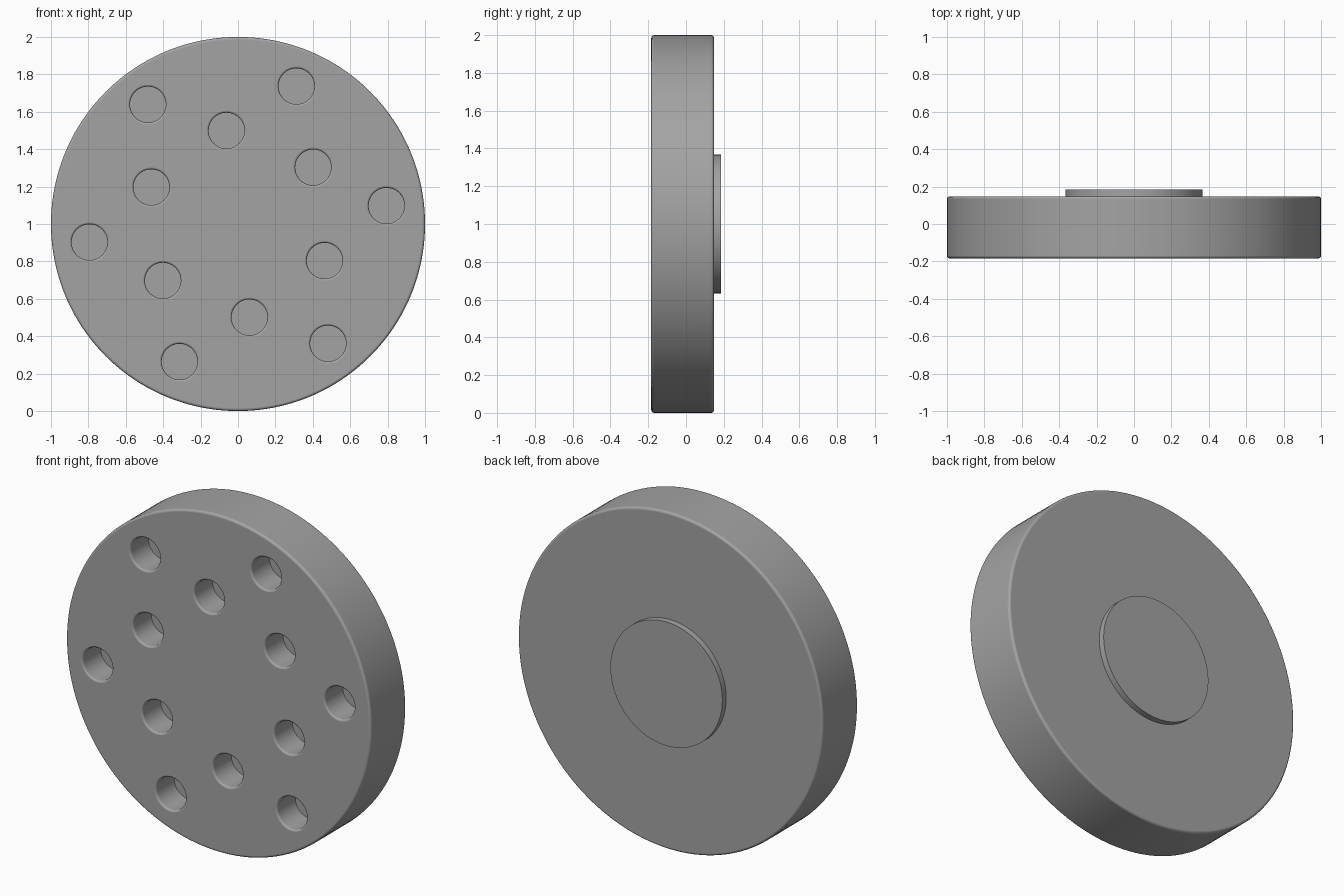
import bpy, bmesh, math

if "Cube" in bpy.data.objects:
    bpy.data.objects.remove(bpy.data.objects["Cube"])

SEG_Z = 1.0  # height of the disc centre


def lathe(name, profile, segments, cx=0.0, cz=SEG_Z):
    """Revolve (radius, y) points around a y-parallel axis; closed at both ends."""
    bm = bmesh.new()
    rings = []
    for r, y in profile:
        rings.append([bm.verts.new((cx + r * math.cos(2 * math.pi * i / segments), y,
                                    cz + r * math.sin(2 * math.pi * i / segments)))
                      for i in range(segments)])
    for a, b in zip(rings, rings[1:]):
        for i in range(segments):
            j = (i + 1) % segments
            bm.faces.new((a[i], a[j], b[j], b[i]))
    bm.faces.new(rings[0])
    bm.faces.new(rings[-1])
    bmesh.ops.recalc_face_normals(bm, faces=bm.faces)
    mesh = bpy.data.meshes.new(name)
    bm.to_mesh(mesh)
    bm.free()
    obj = bpy.data.objects.new(name, mesh)
    bpy.context.collection.objects.link(obj)
    return obj


def arc(cr, cy, rad, start, end, steps=4):
    """Points of a small fillet in the (radius, y) plane."""
    return [(cr + rad * math.cos(math.radians(start + (end - start) * k / steps)),
             cy + rad * math.sin(math.radians(start + (end - start) * k / steps)))
            for k in range(steps + 1)]


FRONT, BACK, F = -0.184, 0.148, 0.015

# Main disc with rounded rims, and the raised boss on its back
disc_profile = (arc(1 - F, FRONT + F, F, -90, 0) + arc(1 - F, BACK - F, F, 0, 90)
                + [(0.367, BACK), (0.367, 0.184)])
disc = lathe("disc", disc_profile, 160)

# Dark grey finish
grey = bpy.data.materials.new("dark_grey")
grey.diffuse_color = (0.37, 0.37, 0.37, 1)
grey.use_nodes = True
grey.node_tree.nodes["Principled BSDF"].inputs["Base Color"].default_value = grey.diffuse_color
disc.data.materials.append(grey)

# Blind hole cutter: flared mouth, straight wall, flat floor
R, M, DEPTH = 0.096, 0.012, 0.17
hole_profile = ([(R + M, FRONT - 0.03)] + arc(R + M, FRONT + M, M, 270, 180)
                + [(R, FRONT + DEPTH)])

# Two staggered rings of six holes
bm = bmesh.new()
for ring_radius, first in ((0.503, 37.0), (0.80, 7.0)):
    for k in range(6):
        a = math.radians(first + 60 * k)
        tmp = lathe("hole", hole_profile, 40, ring_radius * math.cos(a),
                    SEG_Z + ring_radius * math.sin(a))
        bm.from_mesh(tmp.data)
        bpy.data.objects.remove(tmp)
holes_mesh = bpy.data.meshes.new("hole_cutters")
bm.to_mesh(holes_mesh)
bm.free()
holes_mesh.materials.append(grey)
cutters = bpy.data.objects.new("hole_cutters", holes_mesh)
bpy.context.collection.objects.link(cutters)
cutters.hide_render = True

# Cut the holes, then remove the helper
bpy.context.view_layer.objects.active = disc
disc.select_set(True)
cut = disc.modifiers.new("holes", "BOOLEAN")
cut.operation = "DIFFERENCE"
cut.solver = "EXACT"
cut.object = cutters
bpy.ops.object.modifier_apply(modifier=cut.name)
bpy.data.objects.remove(cutters)

# Smooth rounds, with the large flat faces kept flat
bpy.ops.object.shade_smooth_by_angle(angle=math.radians(30))
flat = disc.modifiers.new("flat_faces", "WEIGHTED_NORMAL")
flat.keep_sharp = True
flat.weight = 100
